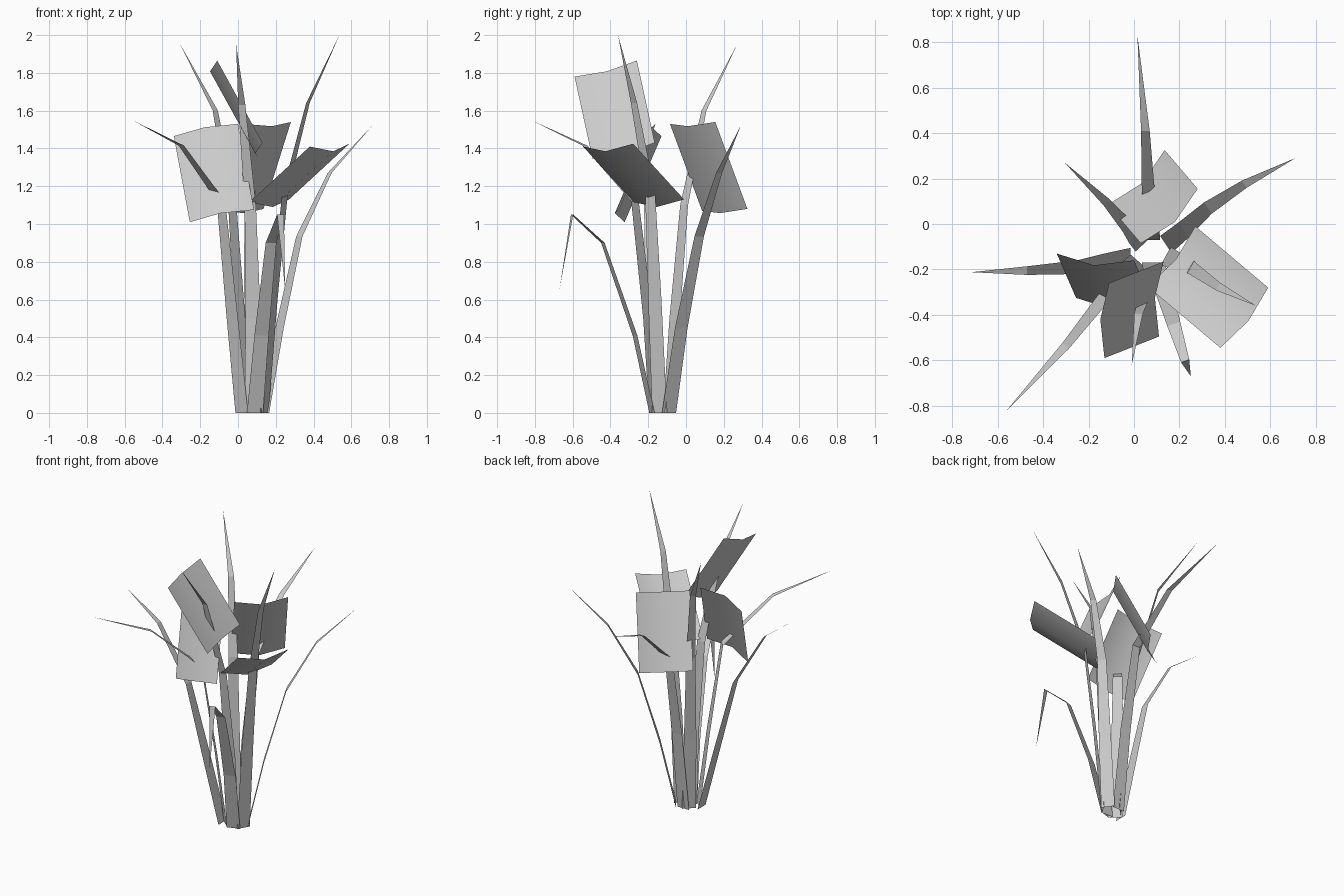
import bpy
import bmesh
from mathutils import Vector

old = bpy.data.objects.get("Cube")
if old:
    bpy.data.objects.remove(old, do_unlink=True)


def make_material(name, color):
    mat = bpy.data.materials.new(name)
    mat.use_nodes = True
    mat.diffuse_color = color
    mat.node_tree.nodes["Principled BSDF"].inputs["Base Color"].default_value = color
    return mat


GREY = make_material("plain grey", (0.6, 0.6, 0.6, 1))


def finish(name, bm, smooth):
    mesh = bpy.data.meshes.new(name)
    for face in bm.faces:
        face.smooth = smooth
    bm.to_mesh(mesh)
    bm.free()
    mesh.materials.append(GREY)
    bpy.context.collection.objects.link(bpy.data.objects.new(name, mesh))


# Flat tapering ribbon along a spine, ending in a point
WIDTHS = (0.09, 0.08, 0.06, 0.038)


def leaf_blade(name, spine, side=None):
    pts = [Vector(p) for p in spine]
    run = pts[-1] - pts[0]
    side = Vector(side or (-run.y, run.x, 0)).normalized()
    bm = bmesh.new()
    rows = [(bm.verts.new(p + side * w / 2), bm.verts.new(p - side * w / 2))
            for p, w in zip(pts, WIDTHS)]
    for (a, b), (c, d) in zip(rows, rows[1:]):
        bm.faces.new((a, b, d, c))
    bm.faces.new((*rows[-1], bm.verts.new(pts[-1])))
    finish(name, bm, False)


# Rectangular petal card creased along its middle, given three corners
def petal_card(name, top_a, top_b, low_a, depth=0.04):
    a, b, c = Vector(top_a), Vector(top_b), Vector(low_a)
    across, down = b - a, c - a
    crease = across.cross(down).normalized() * depth
    top = [a, a + across / 2 + crease, b]
    bm = bmesh.new()
    upper = [bm.verts.new(p) for p in top]
    lower = [bm.verts.new(p + down) for p in top]
    for i in range(2):
        bm.faces.new((upper[i + 1], upper[i], lower[i], lower[i + 1]))
    finish(name, bm, True)


# Leaves, each from base to tip
leaf_blade("back_leaf", [(.07, -.07, 0), (.07, 0, .55), (.065, .1, 1.12),
                         (.05, .41, 1.4), (.015, .83, 1.56)], side=(-1, 0, 0))
leaf_blade("back_left_leaf", [(.14, -.09, 0), (.22, -.025, .45), (.325, .07, .935),
                              (.485, .175, 1.27), (.71, .29, 1.52)])
leaf_blade("back_right_leaf", [(.04, -.09, 0), (.01, -.06, .5), (-.03, -.01, 1.1),
                               (-.12, .095, 1.6), (-.305, .27, 1.95)])
leaf_blade("right_leaf", [(-.015, -.15, 0), (-.13, -.17, .46), (-.25, -.19, .93),
                          (-.47, -.205, 1.3), (-.715, -.212, 1.48)], side=(0, -1, 0))
leaf_blade("front_right_leaf", [(.02, -.165, 0), (-.03, -.2, .5), (-.09, -.27, 1.12),
                                (-.3, -.535, 1.415), (-.56, -.82, 1.55)])
leaf_blade("front_leaf", [(.08, -.17, 0), (.08, -.2, .5), (.065, -.26, 1.1),
                          (.02, -.395, 1.63), (-.01, -.62, 1.95)], side=(1, 0, 0))
leaf_blade("left_leaf", [(.14, -.14, 0), (.19, -.165, .6), (.25, -.19, 1.17),
                         (.37, -.275, 1.64), (.537, -.36, 2)])
leaf_blade("drooping_leaf", [(.09, -.18, 0), (.125, -.27, .41), (.175, -.44, .9),
                             (.225, -.603, 1.05), (.25, -.67, .65)])

# Petal cards
petal_card("front_petal", (0, -.16, 1.53), (-.34, -.13, 1.465), (.085, -.355, 1.075))
petal_card("left_petal", (.59, -.28, 1.425), (.38, -.545, 1.41), (.27, -.01, 1.13))
petal_card("back_petal", (.28, .155, 1.54), (.03, -.085, 1.53), (.135, .325, 1.08))
petal_card("upper_petal", (-.13, -.59, 1.78), (-.11, -.26, 1.865), (.11, -.495, 1.345), .032)
